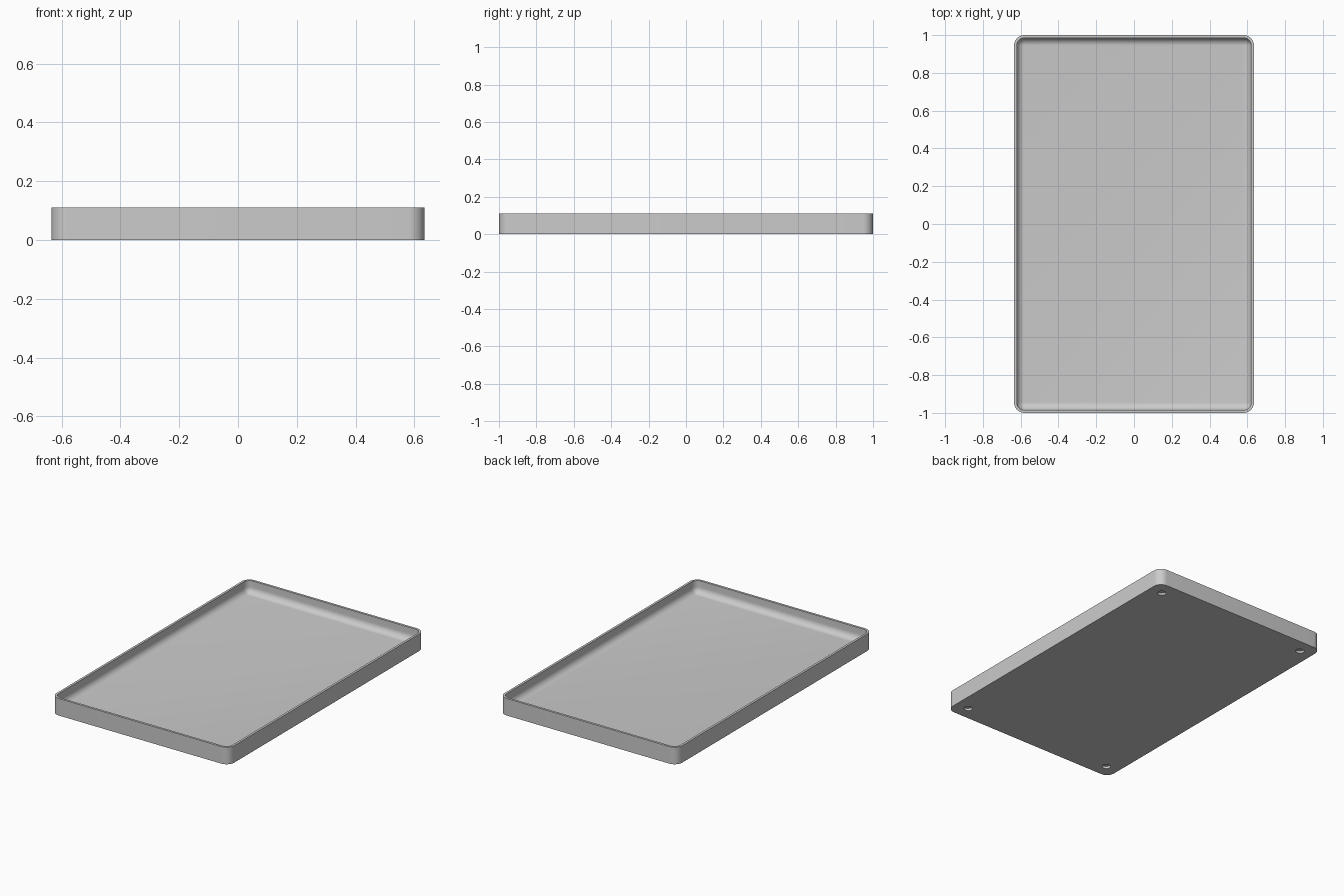
import bpy, bmesh, math
from math import sin, cos, pi

cube = bpy.data.objects.get("Cube")
if cube:
    bpy.data.objects.remove(cube)

HALF_X, HALF_Y, HEIGHT = 0.635, 1.0, 0.11
CORNER, RIM, FLOOR, FILLET = 0.055, 0.015, 0.03, 0.04

grey = bpy.data.materials.new("light grey")
grey.use_nodes = True
grey.diffuse_color = (0.6, 0.6, 0.6, 1)
grey.node_tree.nodes["Principled BSDF"].inputs["Base Color"].default_value = (0.6, 0.6, 0.6, 1)


def rounded_loop(bm, inset, z, steps=10):
    """Rounded rectangle, offset inwards by inset, at height z."""
    r = max(CORNER - inset, 0.0005)
    cx, cy = HALF_X - inset - r, HALF_Y - inset - r
    verts = []
    for quarter, (sx, sy) in enumerate(((1, 1), (-1, 1), (-1, -1), (1, -1))):
        for i in range(steps + 1):
            a = (quarter + i / steps) * pi / 2
            verts.append(bm.verts.new((sx * cx + r * cos(a), sy * cy + r * sin(a), z)))
    return verts


# Tray shell: outer wall, flat rim, inner wall and a rounded cove to the floor
profile = [(0, 0), (0, HEIGHT), (RIM, HEIGHT)]
for i in range(9):
    a = i / 8 * pi / 2
    profile.append((RIM + FILLET * (1 - cos(a)), FLOOR + FILLET * (1 - sin(a))))

bm = bmesh.new()
loops = [rounded_loop(bm, inset, z) for inset, z in profile]
for low, high in zip(loops, loops[1:]):
    for i in range(len(low)):
        j = (i + 1) % len(low)
        bm.faces.new((low[i], low[j], high[j], high[i]))
bm.faces.new(loops[0][::-1])
bm.faces.new(loops[-1])
mesh = bpy.data.meshes.new("tray")
bm.to_mesh(mesh)
bm.free()
tray = bpy.data.objects.new("tray", mesh)
bpy.context.collection.objects.link(tray)
mesh.materials.append(grey)

# Four shallow round recesses under the corners
bm = bmesh.new()
for sx in (-1, 1):
    for sy in (-1, 1):
        made = bmesh.ops.create_cone(bm, cap_ends=True, segments=32,
                                     radius1=0.025, radius2=0.025, depth=0.03)
        bmesh.ops.translate(bm, verts=made["verts"], vec=(sx * 0.545, sy * 0.91, 0))
cut_mesh = bpy.data.meshes.new("recess_cutter")
bm.to_mesh(cut_mesh)
bm.free()
cut_mesh.materials.append(grey)
cutter = bpy.data.objects.new("recess_cutter", cut_mesh)
bpy.context.collection.objects.link(cutter)
cutter.hide_render = True
cutter.hide_viewport = True

cut = tray.modifiers.new("corner recesses", 'BOOLEAN')
cut.operation = 'DIFFERENCE'
cut.solver = 'EXACT'
cut.object = cutter

# Smooth the rounded areas, keep the rim and base edges sharp
bpy.ops.object.select_all(action='DESELECT')
tray.select_set(True)
bpy.context.view_layer.objects.active = tray
bpy.ops.object.shade_smooth_by_angle(angle=math.radians(35))
